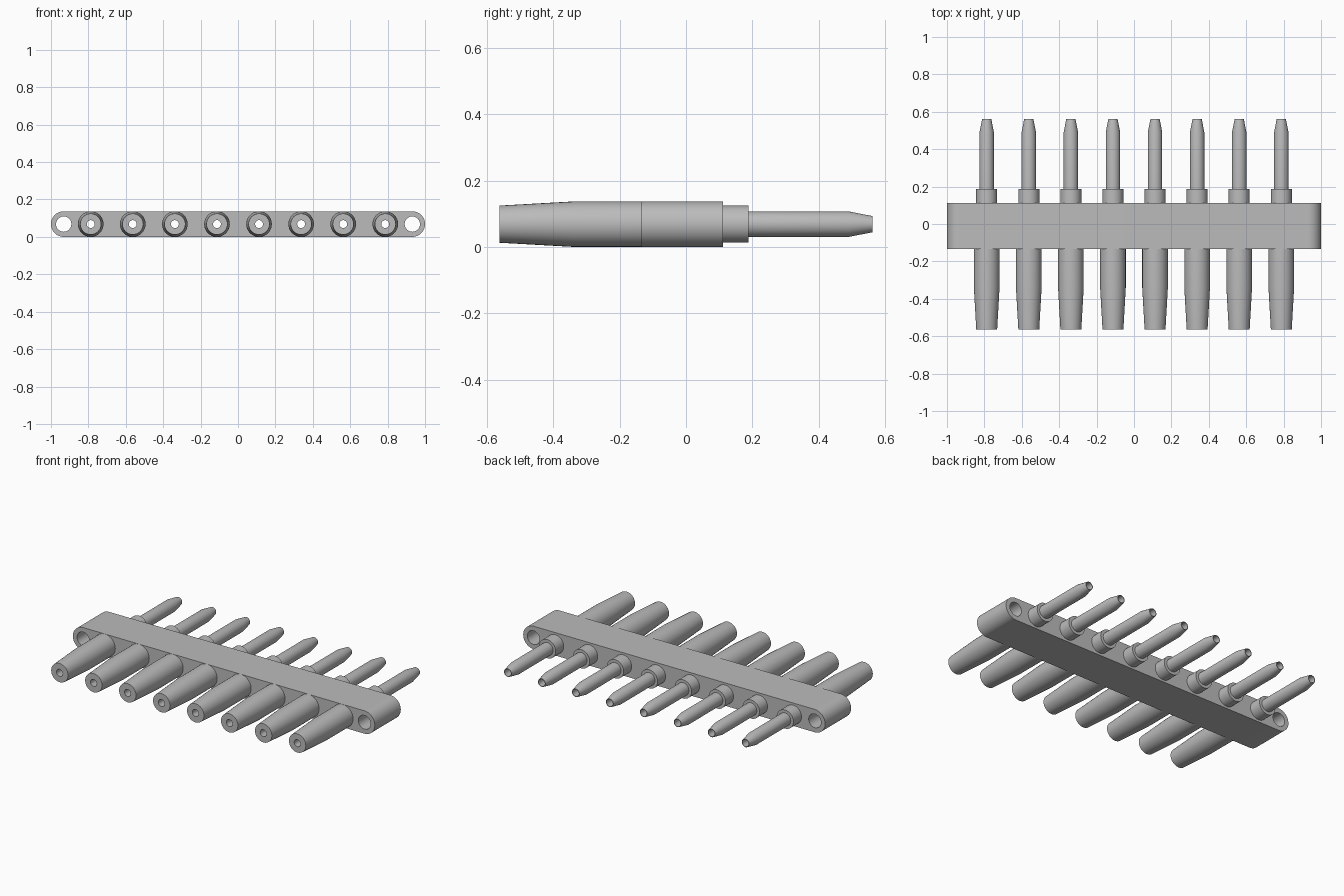
import bpy, bmesh, math

if "Cube" in bpy.data.objects:
    bpy.data.objects.remove(bpy.data.objects["Cube"])

R = 0.0685                      # half height of the bar, also the axis height
Y0, Y1 = -0.134, 0.112          # front and back faces of the bar
BORE = 0.021
PIN_X = [(i - 3.5) * 0.225 for i in range(8)]

grey = bpy.data.materials.new("light grey")
grey.diffuse_color = (0.5, 0.5, 0.5, 1)
grey.use_nodes = True
grey.node_tree.nodes["Principled BSDF"].inputs["Base Color"].default_value = grey.diffuse_color


def smooth(obj):
    bpy.ops.object.select_all(action='DESELECT')
    obj.select_set(True)
    bpy.context.view_layer.objects.active = obj
    bpy.ops.object.shade_smooth_by_angle(angle=math.radians(30))


def circle(cx, r, n=32):
    return [(cx + r * math.cos(2 * math.pi * i / n),
             r * math.sin(2 * math.pi * i / n)) for i in range(n)]


def holed_bar():
    # rounded outline with mounting holes and pin bores, extruded in depth
    n = 24
    outline = [(s * (1 - R + R * math.sin(math.pi * i / n)),
                s * -R * math.cos(math.pi * i / n))
               for s in (1, -1) for i in range(n + 1)]
    loops = [outline] + [circle(x, 0.041) for x in (-0.932, 0.932)]
    loops += [circle(x, BORE) for x in PIN_X]
    cu = bpy.data.curves.new("bar", 'CURVE')
    cu.dimensions = '2D'
    cu.fill_mode = 'BOTH'
    cu.extrude = (Y1 - Y0) / 2
    for pts in loops:
        sp = cu.splines.new('POLY')
        sp.points.add(len(pts) - 1)
        for p, (x, y) in zip(sp.points, pts):
            p.co = (x, y, 0, 1)
        sp.use_cyclic_u = True
    obj = bpy.data.objects.new("bar", cu)
    bpy.context.collection.objects.link(obj)
    obj.location = (0, (Y0 + Y1) / 2, R)
    obj.rotation_euler = (math.pi / 2, 0, 0)
    bpy.context.view_layer.objects.active = obj
    obj.select_set(True)
    bpy.ops.object.convert(target='MESH')
    obj = bpy.context.object
    bm = bmesh.new()
    bm.from_mesh(obj.data)
    bmesh.ops.remove_doubles(bm, verts=bm.verts, dist=1e-5)
    bmesh.ops.recalc_face_normals(bm, faces=bm.faces)
    bm.to_mesh(obj.data)
    bm.free()
    obj.data.materials.clear()
    obj.data.materials.append(grey)
    smooth(obj)


def turned_row(name, profile):
    # turn a (y, radius) profile about the y axis and repeat it along the bar
    bm = bmesh.new()
    vs = [bm.verts.new((r, y, 0)) for y, r in profile]
    edges = [bm.edges.new(e) for e in zip(vs, vs[1:])]
    bmesh.ops.spin(bm, geom=vs + edges, cent=(0, 0, 0), axis=(0, 1, 0),
                   angle=2 * math.pi, steps=32, use_merge=False)
    bmesh.ops.remove_doubles(bm, verts=bm.verts, dist=1e-5)
    bmesh.ops.recalc_face_normals(bm, faces=bm.faces)
    me = bpy.data.meshes.new(name)
    bm.to_mesh(me)
    bm.free()
    me.materials.append(grey)
    for i, x in enumerate(PIN_X):
        obj = bpy.data.objects.new(f"{name}_{i + 1}", me)
        obj.location = (x, 0, R)
        bpy.context.collection.objects.link(obj)
        if i == 0:
            first = obj
    smooth(first)


holed_bar()
# tapered barrels on the front
turned_row("barrel", [(Y0, R), (-0.34, R), (-0.563, 0.056),
                      (-0.563, BORE), (Y0, BORE)])
# collared hollow pins on the back
turned_row("pin", [(Y1, 0.056), (0.188, 0.056), (0.188, 0.0385), (0.49, 0.0385),
                   (0.562, 0.0245), (0.562, BORE), (Y1, BORE)])
